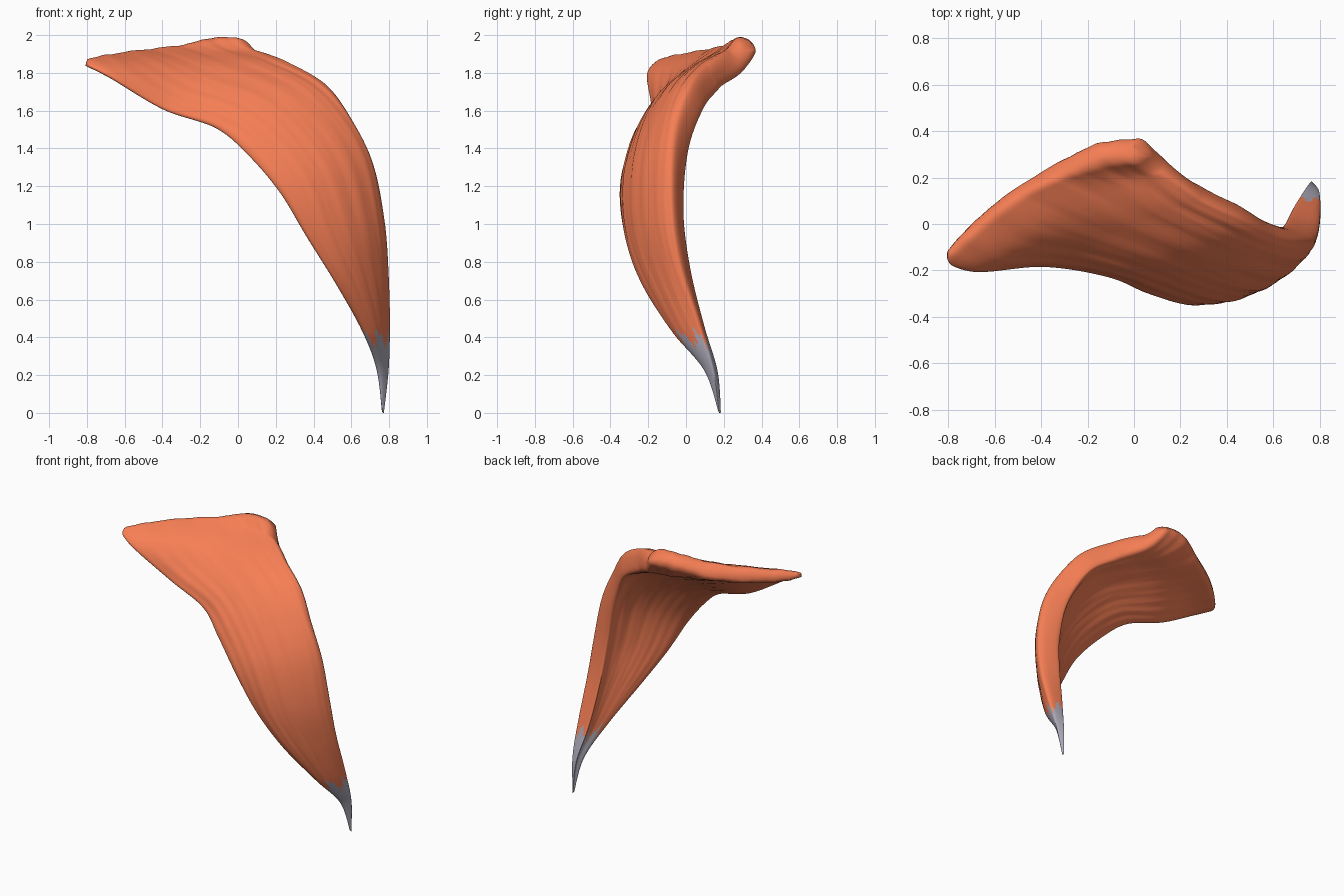
import bpy, bmesh, math, random
from mathutils import Vector

if "Cube" in bpy.data.objects:
    bpy.data.objects.remove(bpy.data.objects["Cube"])

random.seed(4)

# Stations from the wide upper edge to the tip: left, middle, right of the sheet, half thickness
S = [
    ((-.835, -.155, 1.86), (-.43, .195, 1.895), (.05, .325, 1.95), .058),
    ((-.69, -.205, 1.785), (-.26, .12, 1.84), (.135, .26, 1.865), .063),
    ((-.40, -.18, 1.61), (-.05, .025, 1.765), (.30, .14, 1.79), .06),
    ((-.12, -.22, 1.51), (.20, -.085, 1.655), (.475, .05, 1.68), .06),
    ((.05, -.29, 1.37), (.37, -.165, 1.485), (.59, -.015, 1.51), .06),
    ((.22, -.335, 1.17), (.51, -.205, 1.27), (.68, -.04, 1.30), .06),
    ((.365, -.31, .93), (.60, -.195, 1.0), (.73, -.035, 1.02), .058),
    ((.515, -.23, .69), (.67, -.12, .74), (.75, .005, .76), .053),
    ((.655, -.07, .44), (.728, -.005, .46), (.765, .085, .48), .04),
    ((.735, .10, .23), (.762, .125, .23), (.78, .155, .23), .02),
    ((.763, .172, .01), (.766, .176, .005), (.77, .18, 0), .004),
]
ROWS, COLS = 180, 44


def spline(pts, t):
    i = min(int(t), len(pts) - 2)
    f = t - i
    a, b, c, d = (pts[min(max(k, 0), len(pts) - 1)] for k in (i - 1, i, i + 1, i + 2))
    return .5 * (2 * b + (c - a) * f + (2 * a - 5 * b + 4 * c - d) * f * f
                 + (3 * b - a - 3 * c + d) * f ** 3)


RAILS = [[Vector(s[k]) for s in S] for k in range(3)]
HALF = [s[3] for s in S]


def sheet(t, u):
    l, m, r = (spline(q, t) for q in RAILS)
    p = l * (1 - u) * (1 - 2 * u) + m * 4 * u * (1 - u) + r * u * (2 * u - 1)
    # raised hump on the upper edge
    hump = max(0, 1 - t) ** 2 * math.exp(-((u - .82) / .17) ** 2)
    return p + Vector((0, .02, .048)) * hump


# Fibre grooves: waves that run along the muscle
waves = [(random.uniform(20, 75), random.uniform(0, 6.3), random.uniform(.5, 1.6)) for _ in range(7)]


def fibre(t, u):
    fade = min(1, max(0, (8.5 - t) / 3))
    return sum(math.sin(k * u + p + 2 * math.sin(t * w + p)) for k, p, w in waves) * .0009 * fade


def surface_point(t, u, side):
    e = 1e-3
    t0, t1 = max(t - e, 0), min(t + e, len(S) - 1 - 1e-6)
    u0, u1 = max(u - e, 0), min(u + e, 1)
    n = (sheet(t1, u) - sheet(t0, u)).cross(sheet(t, u1) - sheet(t, u0)).normalized()
    # thick squared rim on the right edge, softer on the left, rounded lip at the upper edge
    power = 4 if u < .5 else 16
    rim = math.sqrt(max(0, 1 - abs(2 * u - 1) ** power)) * (.75 + .4 * u)
    lip = math.sqrt(max(0, 1 - (1 - min(t / .35, 1)) ** 2))
    h = spline(HALF, t) * rim * lip
    if side < 0:  # the rim flares towards the hollow back
        h *= 1 + .75 * u ** 5 * min(1, max(0, (t - .8) / 1.5))
    grow = min(1, h / .03)
    return sheet(t, u) + n * side * (h + fibre(t, u + side) * grow)


def material(name, col):
    m = bpy.data.materials.new(name)
    m.diffuse_color = (*col, 1)
    m.use_nodes = True
    m.node_tree.nodes["Principled BSDF"].inputs["Base Color"].default_value = m.diffuse_color
    return m


# Closed loops around the sheet: out along one face and back along the other
N = 2 * COLS
grid = []
for i in range(ROWS + 1):
    t = (len(S) - 1) * i / ROWS
    # pull the corners of the upper edge in so that they are rounded
    c = .05 * max(0, 1 - t / .5) ** 2
    ring = []
    for j in range(N):
        a = 2 * math.pi * j / N
        u = c + (1 - 2 * c) * (.5 - .5 * math.cos(a))
        ring.append(surface_point(t, u, 1 if j <= COLS else -1))
    # both faces meet on the two edges
    ring[0], ring[COLS] = sheet(t, c), sheet(t, 1 - c)
    grid.append(ring)


def in_tendon(i, j):
    z = grid[i][j].z
    return z < .40 + .04 * math.sin(j * .45) + .025 * math.sin(j * 1.3)


def build(name, tendon, mat):
    bm = bmesh.new()
    verts = {}

    def v(i, j):
        key = (i, j % N)
        if key not in verts:
            verts[key] = bm.verts.new(grid[i][j % N])
        return verts[key]

    for i in range(ROWS):
        for j in range(N):
            if in_tendon(i, j) == tendon:
                bm.faces.new((v(i, j), v(i, j + 1), v(i + 1, j + 1), v(i + 1, j)))
    # close the end of the part
    end = ROWS if tendon else 0
    bm.faces.new([v(end, j) for j in range(N)])
    bmesh.ops.remove_doubles(bm, verts=bm.verts, dist=1e-5)
    bmesh.ops.recalc_face_normals(bm, faces=bm.faces)
    me = bpy.data.meshes.new(name)
    bm.to_mesh(me)
    bm.free()
    me.materials.append(mat)
    ob = bpy.data.objects.new(name, me)
    bpy.context.collection.objects.link(ob)
    for p in me.polygons:
        p.use_smooth = True


build("muscle_belly", False, material("muscle_orange", (.92, .21, .09)))
build("tendon_tip", True, material("tendon_grey", (.42, .4, .48)))
